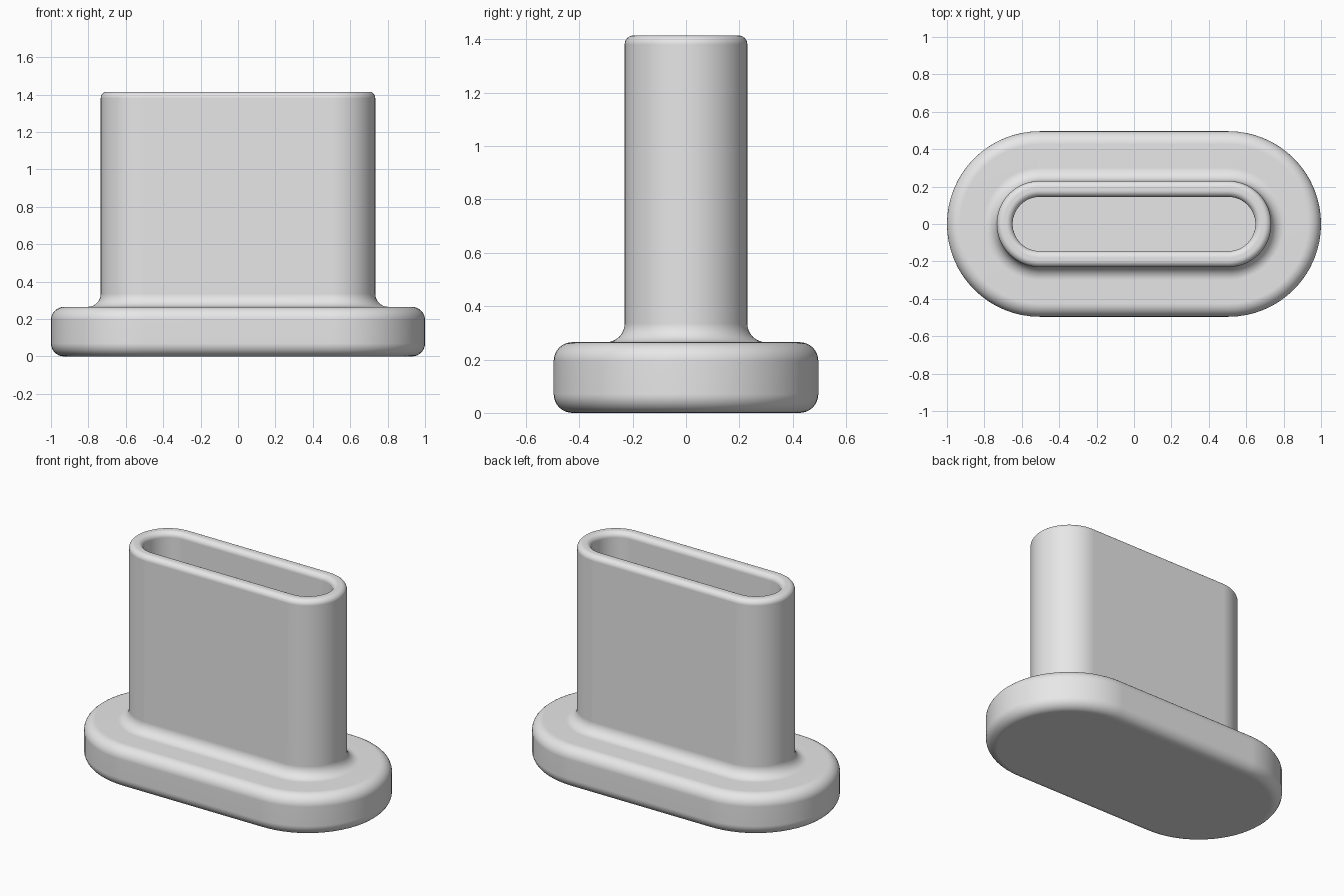
import bpy
import bmesh
from math import sin, cos, pi, radians

cube = bpy.data.objects.get("Cube")
if cube:
    bpy.data.objects.remove(cube, do_unlink=True)

STRAIGHT = 0.504      # half length of the straight sides
BASE_R, BASE_TOP = 0.496, 0.265
PLUG_R, PLUG_TOP = 0.23, 1.415
HOLE_R, FLOOR = 0.145, 0.27
FILLET, RIM = 0.07, 0.034
END_STEPS = 32        # segments of each rounded end


def arc(r, z, size, start, end, steps=8):
    """Quarter-round run of (radius, height) points, angles in degrees."""
    angles = [radians(start + (end - start) * i / steps) for i in range(steps + 1)]
    return [(r + size * cos(a), z + size * sin(a)) for a in angles]


def stadium(bm, r, z):
    """Ring of vertices: two half circles joined by straight sides."""
    ring = []
    for side, start in ((1, -pi / 2), (-1, pi / 2)):
        for i in range(END_STEPS + 1):
            a = start + pi * i / END_STEPS
            ring.append(bm.verts.new((side * STRAIGHT + r * cos(a), r * sin(a), z)))
    return ring


# Section from the underside, up the outside, over the rim and into the socket
profile = (
    arc(BASE_R - FILLET, FILLET, FILLET, -90, 0)
    + arc(BASE_R - FILLET, BASE_TOP - FILLET, FILLET, 0, 90)
    + arc(PLUG_R + FILLET, BASE_TOP + FILLET, FILLET, 270, 180)
    + arc(PLUG_R - RIM, PLUG_TOP - RIM, RIM, 0, 90)
    + arc(HOLE_R + RIM, PLUG_TOP - RIM, RIM, 90, 180)
    + [(HOLE_R, FLOOR)]
)

# Loft the stadium rings and cap the underside and socket floor
bm = bmesh.new()
rings = [stadium(bm, r, z) for r, z in profile]
for low, high in zip(rings, rings[1:]):
    for i in range(len(low)):
        j = (i + 1) % len(low)
        bm.faces.new((low[i], low[j], high[j], high[i]))
bm.faces.new(rings[0][::-1])
bm.faces.new(rings[-1])
mesh = bpy.data.meshes.new("flanged_plug")
bm.to_mesh(mesh)
bm.free()

plug = bpy.data.objects.new("flanged_plug", mesh)
bpy.context.collection.objects.link(plug)

# Plain grey finish
grey = bpy.data.materials.new("light_grey")
grey.use_nodes = True
colour = (0.8, 0.8, 0.8, 1)
grey.diffuse_color = colour
grey.node_tree.nodes["Principled BSDF"].inputs["Base Color"].default_value = colour
mesh.materials.append(grey)

# Smooth rounds with flat faces kept flat
bpy.ops.object.select_all(action="DESELECT")
plug.select_set(True)
bpy.context.view_layer.objects.active = plug
bpy.ops.object.shade_smooth_by_angle(angle=radians(30))
weighted = plug.modifiers.new("weighted_normals", "WEIGHTED_NORMAL")
weighted.keep_sharp = True
